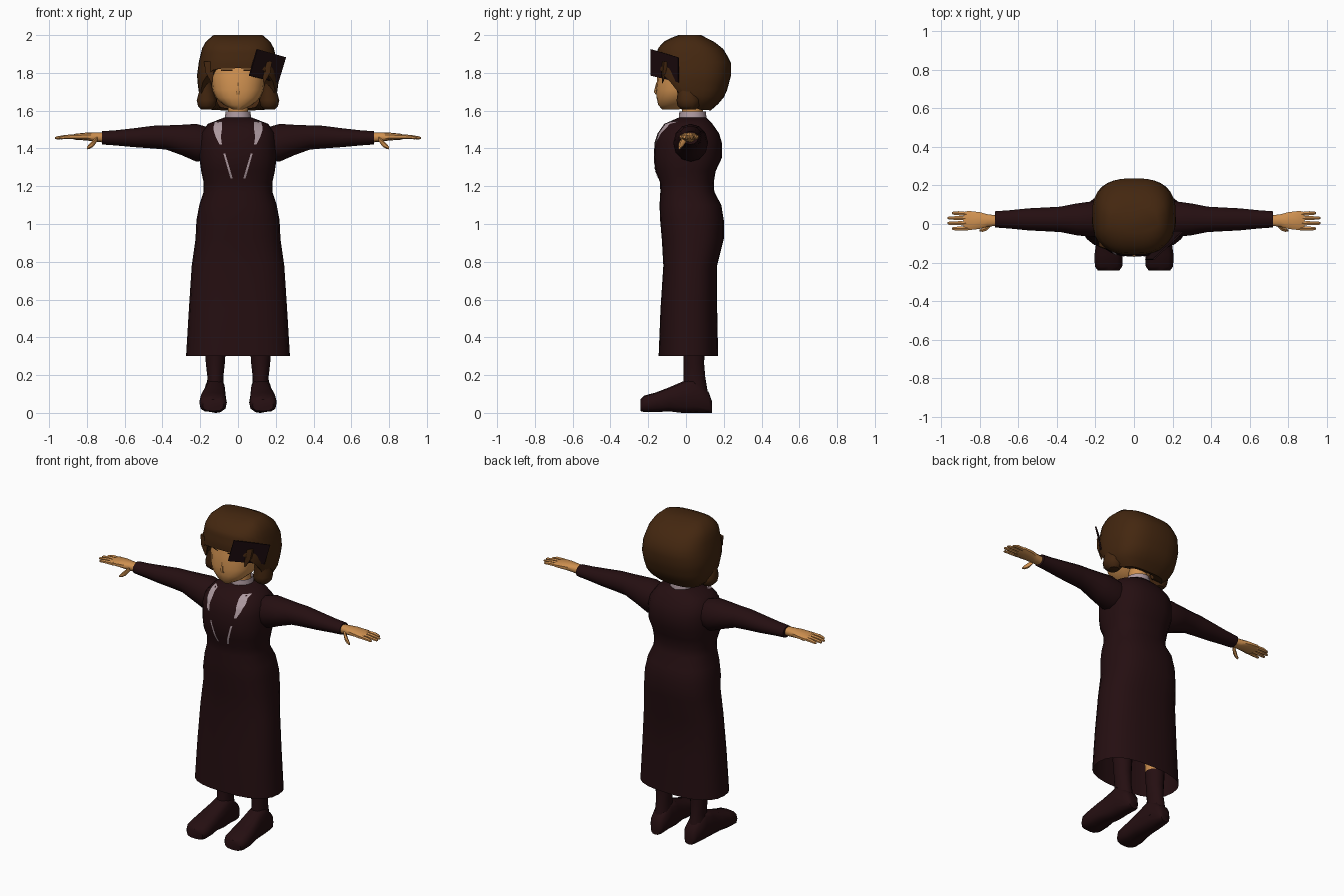
import bpy, bmesh, math
from mathutils import Vector

if "Cube" in bpy.data.objects:
    bpy.data.objects.remove(bpy.data.objects["Cube"])


def material(name, rgb):
    m = bpy.data.materials.new(name)
    m.diffuse_color = (*rgb, 1)
    m.use_nodes = True
    m.node_tree.nodes["Principled BSDF"].inputs["Base Color"].default_value = m.diffuse_color
    return m


DARK = material("dark_maroon_cloth", (0.018, 0.0045, 0.0055))
BOW = material("dark_ribbon", (0.013, 0.004, 0.005))
HAIR = material("brown_hair", (0.057, 0.020, 0.005))
SKIN = material("warm_skin", (0.62, 0.28, 0.08))
LACE = material("pale_lace", (0.42, 0.32, 0.35))


def lerp(table, t):
    """Interpolate rows (key, values...) sorted by rising key."""
    if t <= table[0][0]:
        return table[0][1:]
    for a, b in zip(table, table[1:]):
        if t <= b[0]:
            f = (t - a[0]) / (b[0] - a[0])
            return tuple(p + (q - p) * f for p, q in zip(a[1:], b[1:]))
    return table[-1][1:]


def power(v, e):
    return math.copysign(abs(v) ** e, v)


def oval(n, e=1.0):
    """Unit rounded-box outline, starting at the front (0, -1)."""
    for i in range(n):
        a = 2 * math.pi * i / n
        yield power(math.sin(a), e), -power(math.cos(a), e)


def loft(name, rings, mat, start=True, end=True, closed=True):
    bm = bmesh.new()
    vs = [[bm.verts.new(p) for p in r] for r in rings]
    n = len(rings[0])
    for a, b in zip(vs, vs[1:]):
        for i in range(n if closed else n - 1):
            j = (i + 1) % n
            bm.faces.new((a[i], a[j], b[j], b[i]))
    if start:
        bm.faces.new(vs[0])
    if end:
        bm.faces.new(vs[-1])
    bmesh.ops.recalc_face_normals(bm, faces=bm.faces)
    me = bpy.data.meshes.new(name)
    bm.to_mesh(me)
    bm.free()
    me.materials.append(mat)
    ob = bpy.data.objects.new(name, me)
    bpy.context.collection.objects.link(ob)
    return ob


def upright(table, n, e=1.0, xc=0.0):
    """Rings from rows (z, half width, y front, y back)."""
    return [[(xc + hw * u, (yf + yb) / 2 + (yb - yf) / 2 * v, z) for u, v in oval(n, e)]
            for z, hw, yf, yb in table]


def sideways(s, table, n, e=1.0):
    """Rings along x from rows (x, y, z, y radius, z radius)."""
    return [[(s * x, y + ry * u, z + rz * v) for u, v in oval(n, e)]
            for x, y, z, ry, rz in table]


# Dress, open at the hem
E = 0.8
dress = [(.30, .275, -.145, .17), (.55, .26, -.135, .165), (.78, .245, -.12, .165),
         (.92, .225, -.128, .20), (1.02, .22, -.137, .20), (1.10, .205, -.14, .187),
         (1.17, .182, -.136, .15), (1.22, .182, -.137, .147), (1.28, .195, -.162, .157),
         (1.35, .205, -.17, .19), (1.43, .205, -.167, .19), (1.48, .197, -.15, .175),
         (1.53, .16, -.115, .14), (1.565, .07, -.035, .105)]
loft("dress", upright(dress, 24, E), DARK, start=False)

# Collar and neck
loft("collar", upright([(1.55, .072, -.04, .11), (1.595, .065, -.035, .105)], 16), LACE,
     False, False)
loft("neck", upright([(1.54, .055, -.02, .09), (1.68, .052, -.02, .09)], 12), SKIN)


def front_point(x, z):
    """Point just in front of the dress front."""
    hw, yf, yb = lerp(dress, z)
    c = min(1, abs(x) / hw) ** (1 / E)
    s = max(0, 1 - c * c) ** (E / 2)
    return (x, (yf + yb) / 2 - (yb - yf) / 2 * s - .004, z + .002)


def lace_strip(name, s, path):
    """Rows (z falling, centre x, half width) laid on the dress."""
    rows = sorted(path)
    steps = 10
    rings = []
    for i in range(steps + 1):
        z = rows[0][0] + (rows[-1][0] - rows[0][0]) * i / steps
        x, w = lerp(rows, z)
        rings.append([front_point(s * (x - w), z), front_point(s * (x + w), z)])
    loft(name, rings, LACE, False, False, closed=False)


# Lace trims on the bodice
for s, side in ((-1, "left"), (1, "right")):
    lace_strip("shoulder_lace_" + side, s,
               [(1.54, .105, .02), (1.50, .108, .023), (1.46, .105, .014), (1.42, .092, .007)])
    lace_strip("chest_lace_" + side, s, [(1.37, .072, .005), (1.24, .034, .006)])

# Arms, hands, legs and boots
fingers = [(-.024, .945), (.004, .968), (.031, .966), (.056, .945)]
for s, side in ((-1, "left"), (1, "right")):
    loft("sleeve_" + side, sideways(s, [
        (.15, .025, 1.425, .085, .085), (.22, .025, 1.43, .092, .10),
        (.30, .024, 1.445, .082, .08), (.38, .024, 1.458, .066, .064),
        (.45, .024, 1.46, .062, .06), (.55, .024, 1.457, .057, .05),
        (.65, .024, 1.456, .047, .04), (.72, .024, 1.456, .042, .035)], 12), DARK)
    loft("palm_" + side, sideways(s, [
        (.70, .018, 1.457, .026, .026), (.76, .018, 1.46, .034, .024),
        (.80, .018, 1.463, .045, .021), (.86, .018, 1.462, .052, .016),
        (.885, .018, 1.461, .045, .009)], 10, .8), SKIN)
    for i, (y, tip) in enumerate(fingers):
        loft(f"finger_{i + 1}_{side}", sideways(s, [
            (.85, y * .9, 1.462, .012, .013), (.91, y, 1.461, .012, .011),
            (tip - .008, y, 1.456, .009, .008), (tip, y, 1.455, .005, .004)], 6), SKIN)
    loft("thumb_" + side, sideways(s, [
        (.745, -.005, 1.452, .013, .014), (.765, -.022, 1.428, .014, .018),
        (.785, -.031, 1.412, .011, .014), (.80, -.034, 1.402, .006, .007)], 6), SKIN)
    loft("thigh_" + side, upright([
        (.34, .052, -.015, .095), (.55, .065, -.03, .11), (.90, .085, -.06, .13)],
        12, 1, s * .12), SKIN)
    loft("boot_leg_" + side, upright([
        (.06, .052, -.02, .125), (.13, .045, -.018, .112), (.19, .042, -.012, .102),
        (.26, .05, -.012, .096), (.36, .057, -.018, .099)], 12, 1, s * .12), DARK)
    shoe = [(.138, .115, .03, .0, .06), (.12, .115, .045, .0, .11), (.04, .12, .055, .0, .185),
            (-.02, .12, .058, .0, .165), (-.09, .127, .066, .008, .135),
            (-.16, .13, .073, .004, .108), (-.22, .13, .071, .004, .092),
            (-.242, .13, .055, .01, .07)]
    loft("shoe_" + side, [[(s * (xc + .002) + w * u, y, (z0 + z1) / 2 + (z1 - z0) / 2 * v)
                           for u, v in oval(12, .7)] for y, xc, w, z0, z1 in shoe], DARK)

# Head and nose
head = [(1.605, .025, -.125, -.04), (1.63, .075, -.147, .02), (1.67, .12, -.156, .06),
        (1.71, .135, -.158, .10), (1.78, .145, -.152, .12), (1.88, .14, -.13, .12)]
loft("head", upright(head, 20, .9), SKIN)
loft("nose", [[(.014 * u, -.154 + .006 * v, 1.685) for u, v in oval(6)],
              [(.009 * u, -.163 + .007 * v, 1.70) for u, v in oval(6)],
              [(.005 * u, -.152 + .005 * v, 1.75) for u, v in oval(6)]], SKIN)

# Closed eyelid lines
for s, side in ((-1, "left"), (1, "right")):
    loft("eyelid_" + side, [[(s * x, -.157 + .035 * (x / .1) ** 2, z) for z in (1.811, 1.817)]
                            for x in (.03, .05, .07, .09)], HAIR, False, False, closed=False)

# Bobbed hair: a shell whose lower edge follows the face
shape = [(1.60, .135, -.03, .13), (1.625, .175, -.07, .16), (1.66, .20, -.11, .195),
         (1.70, .208, -.135, .215), (1.78, .218, -.158, .237), (1.86, .207, -.16, .237),
         (1.93, .19, -.15, .195), (1.975, .165, -.105, .135), (2.0, .13, -.04, .08)]
edge = [(0, 1.825), (30, 1.82), (40, 1.80), (52, 1.755), (64, 1.74), (74, 1.635),
        (100, 1.605), (180, 1.60)]
SEG, ROWS = 32, 11
rings = []
for r in range(ROWS + 2):
    ring = []
    for i, (u, v) in enumerate(oval(SEG, .75)):
        deg = 360 * i / SEG
        low = lerp(edge, min(deg, 360 - deg))[0]
        z = 2.0 + (low - 2.0) * min(r, ROWS) / ROWS
        hw, yf, yb = lerp(shape, z)
        k = .62 if r > ROWS else 1      # last row turns in under the hair
        ring.append((hw * u * k, (yf + yb) / 2 + (yb - yf) / 2 * v * k,
                     z + (.012 if r > ROWS else 0)))
    rings.append(ring)
loft("hair", rings, HAIR, end=False)

# Curled side locks and pointed strands
for s, side in ((-1, "left"), (1, "right")):
    lock = [(1.605, .03, -.02, .05), (1.625, .048, -.045, .07), (1.655, .055, -.05, .075),
            (1.69, .045, -.045, .06), (1.76, .025, -.06, .02)]
    loft("side_lock_" + side, upright(lock, 10, .9, s * .166), HAIR)
    strand = [(.15, -.105, 1.86, .035), (.15, -.115, 1.80, .024), (.137, -.125, 1.745, .003)]
    loft("temple_strand_" + side, [[(s * x + w * u, y + w * v * .6, z) for u, v in oval(6)]
                                   for x, y, z, w in strand], HAIR)

# Flat hair ribbon at one temple
quad = [[Vector((.10, -.185, 1.925)), Vector((.06, -.185, 1.785))],
        [Vector((.252, -.04, 1.882)), Vector((.212, -.04, 1.75))]]
out = Vector((.7, -.7, .1)).normalized() * .004
loft("hair_ribbon", [[a + out, b + out, b - out, a - out] for a, b in quad], BOW)

# Smooth shading with sharp edges kept
for ob in bpy.context.collection.objects:
    ob.select_set(True)
    bpy.context.view_layer.objects.active = ob
bpy.ops.object.shade_smooth_by_angle(angle=math.radians(45))
